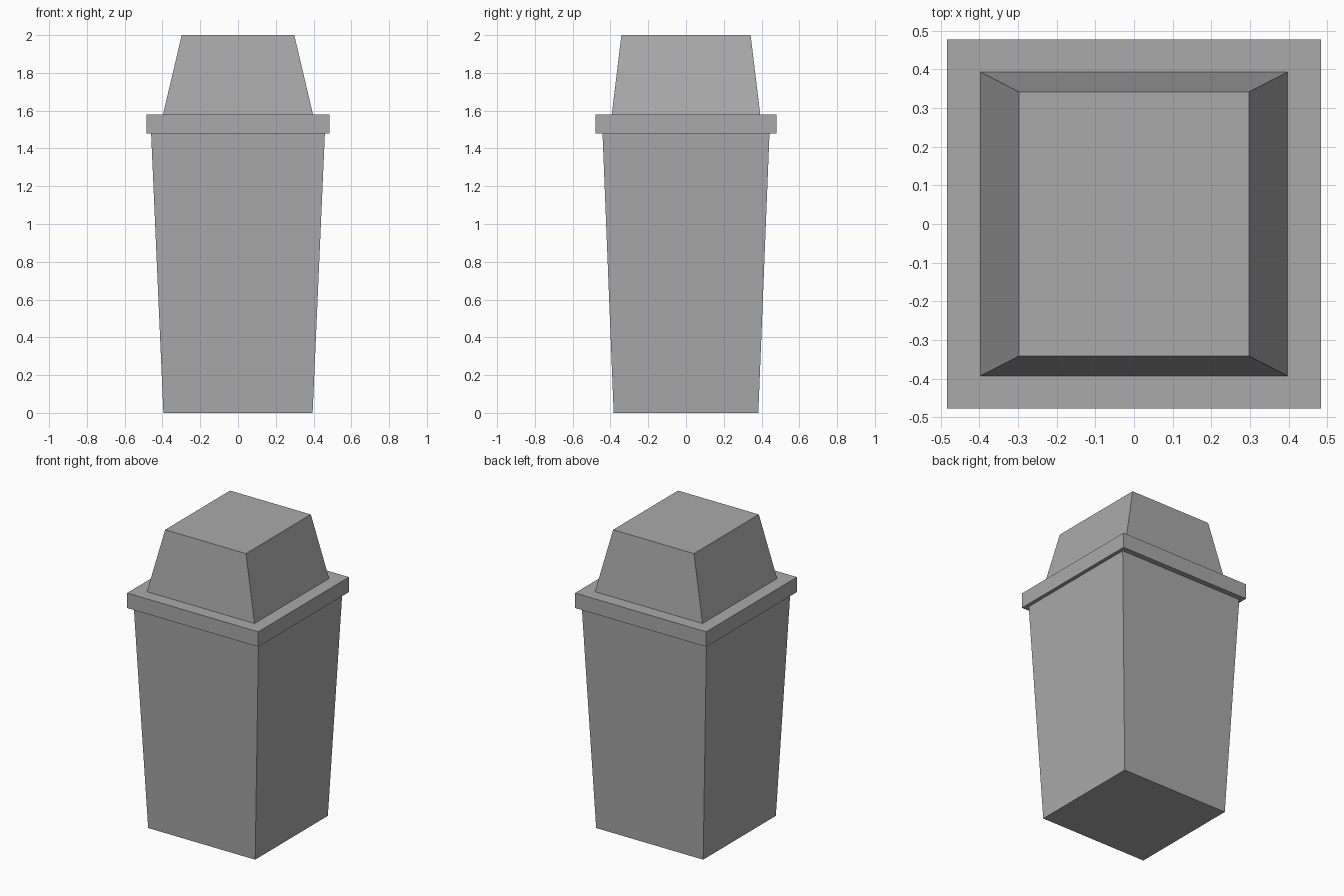
import bpy
import bmesh

# Remove the default object
cube = bpy.data.objects.get("Cube")
if cube:
    bpy.data.objects.remove(cube, do_unlink=True)

# Single grey plastic
grey = bpy.data.materials.new("grey_plastic")
grey.use_nodes = True
colour = (0.4, 0.4, 0.4, 1)
grey.diffuse_color = colour
grey.node_tree.nodes["Principled BSDF"].inputs["Base Color"].default_value = colour


def tapered_box(name, bottom, top, z0, z1):
    """Closed box; bottom and top are (half width, half depth)."""
    bm = bmesh.new()
    bmesh.ops.create_cube(bm, size=2)
    for v in bm.verts:
        half = top if v.co.z > 0 else bottom
        v.co.x *= half[0]
        v.co.y *= half[1]
        v.co.z = z1 if v.co.z > 0 else z0
    mesh = bpy.data.meshes.new(name)
    bm.to_mesh(mesh)
    bm.free()
    mesh.materials.append(grey)
    obj = bpy.data.objects.new(name, mesh)
    bpy.context.collection.objects.link(obj)
    return obj


# Bin body, overhanging rim and sloped lid
tapered_box("bin_body", (0.395, 0.383), (0.46, 0.442), 0, 1.48)
tapered_box("rim", (0.484, 0.478), (0.484, 0.478), 1.48, 1.58)
tapered_box("lid", (0.397, 0.393), (0.298, 0.342), 1.58, 2)
